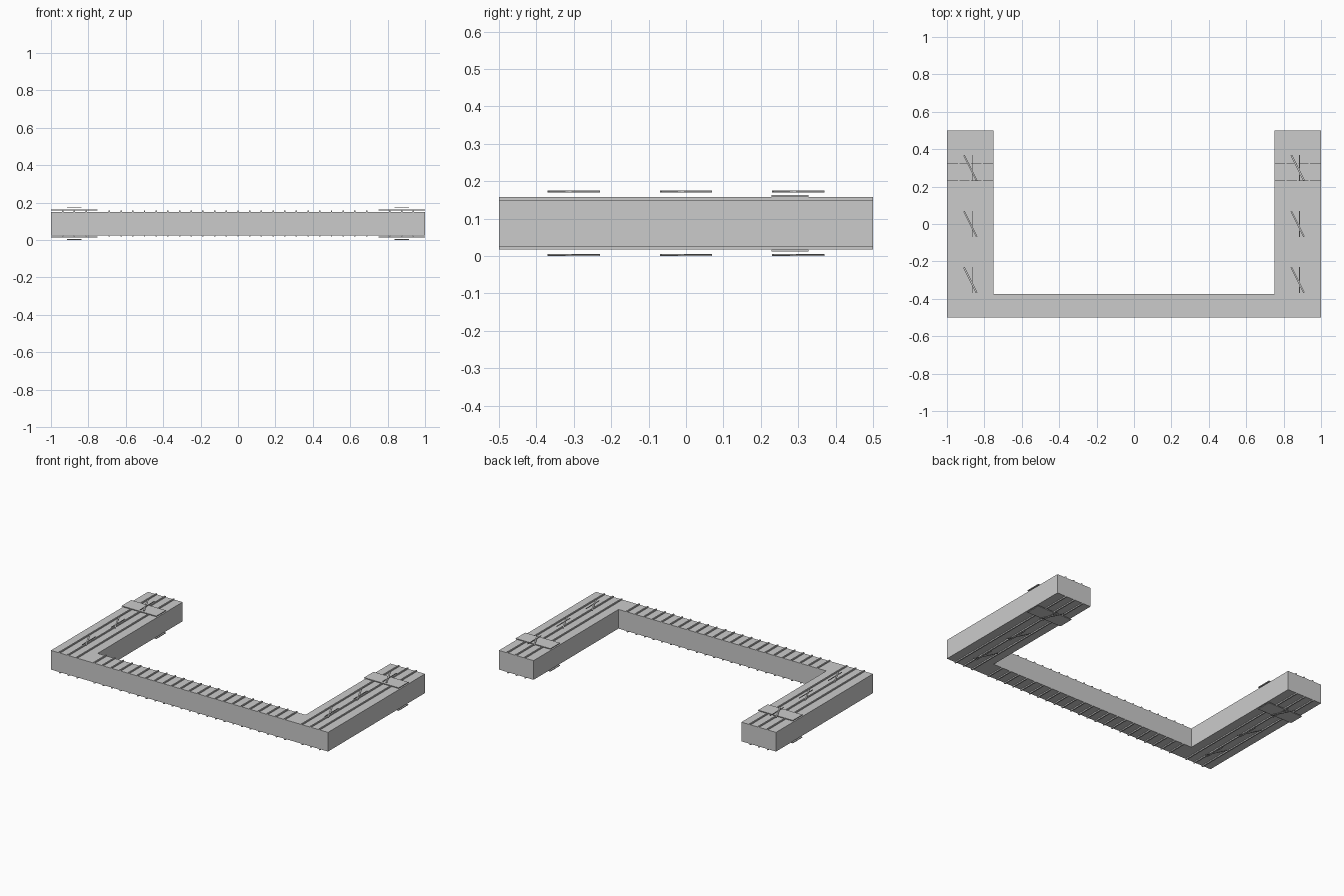
import bpy, bmesh, math
from mathutils import Matrix, Vector

if "Cube" in bpy.data.objects:
    bpy.data.objects.remove(bpy.data.objects["Cube"])

grey = bpy.data.materials.new("plain_grey")
grey.diffuse_color = (0.6, 0.6, 0.6, 1)
grey.use_nodes = True
grey.node_tree.nodes["Principled BSDF"].inputs["Base Color"].default_value = grey.diffuse_color

MID = 0.0875            # mid height, the model is mirrored above and below it


def finish(name, bm):
    bmesh.ops.recalc_face_normals(bm, faces=bm.faces)
    mesh = bpy.data.meshes.new(name)
    bm.to_mesh(mesh)
    bm.free()
    mesh.materials.append(grey)
    obj = bpy.data.objects.new(name, mesh)
    bpy.context.collection.objects.link(obj)
    return obj


def add_box(bm, centre, size, turn=0.0):
    m = (Matrix.Translation(centre) @ Matrix.Rotation(turn, 4, 'Z')
         @ Matrix.Diagonal((*size, 1)))
    bmesh.ops.create_cube(bm, size=1, matrix=m)


def both_sides(bm, x, y, z, size, turn=0.0):
    # one copy on the top, one underneath
    for s in (1, -1):
        add_box(bm, Vector((x, y, MID + s * z)), size, turn)


# U-shaped frame: front bar with two arms
bm = bmesh.new()
outline = [(-1, -.5), (1, -.5), (1, .5), (.75, .5),
           (.75, -.375), (-.75, -.375), (-.75, .5), (-1, .5)]
face = bm.faces.new([bm.verts.new((x, y, 0.025)) for x, y in outline])
ext = bmesh.ops.extrude_face_region(bm, geom=[face])
bmesh.ops.translate(bm, vec=(0, 0, 0.125),
                    verts=[v for v in ext["geom"] if isinstance(v, bmesh.types.BMVert)])
finish("frame", bm)

# Thin ribs across the front bar
bm = bmesh.new()
for i in range(-11, 12):
    both_sides(bm, i * 0.0625, -0.4375, 0.0662, (0.0078, 0.125, 0.0078))
finish("bar_ribs", bm)

for side, cx in (("left", -0.875), ("right", 0.875)):
    # Long ribs along the arm
    bm = bmesh.new()
    for dx in (-0.0625, 0, 0.0625):
        both_sides(bm, cx + dx, 0, 0.0662, (0.0078, 1.0, 0.0078))
    finish(side + "_arm_ribs", bm)

    # Cross plate near the arm end
    bm = bmesh.new()
    both_sides(bm, cx, 0.278, 0.0725, (0.25, 0.098, 0.005))
    finish(side + "_cross_plate", bm)

    # Crossed slivers resting above the ribs
    bm = bmesh.new()
    for y in (-0.3, 0, 0.3):
        both_sides(bm, cx, y, 0.0845, (0.009, 0.152, 0.004), math.atan2(0.07, 0.14))
        both_sides(bm, cx + 0.01, y, 0.0855, (0.004, 0.14, 0.004))
    finish(side + "_slivers", bm)
